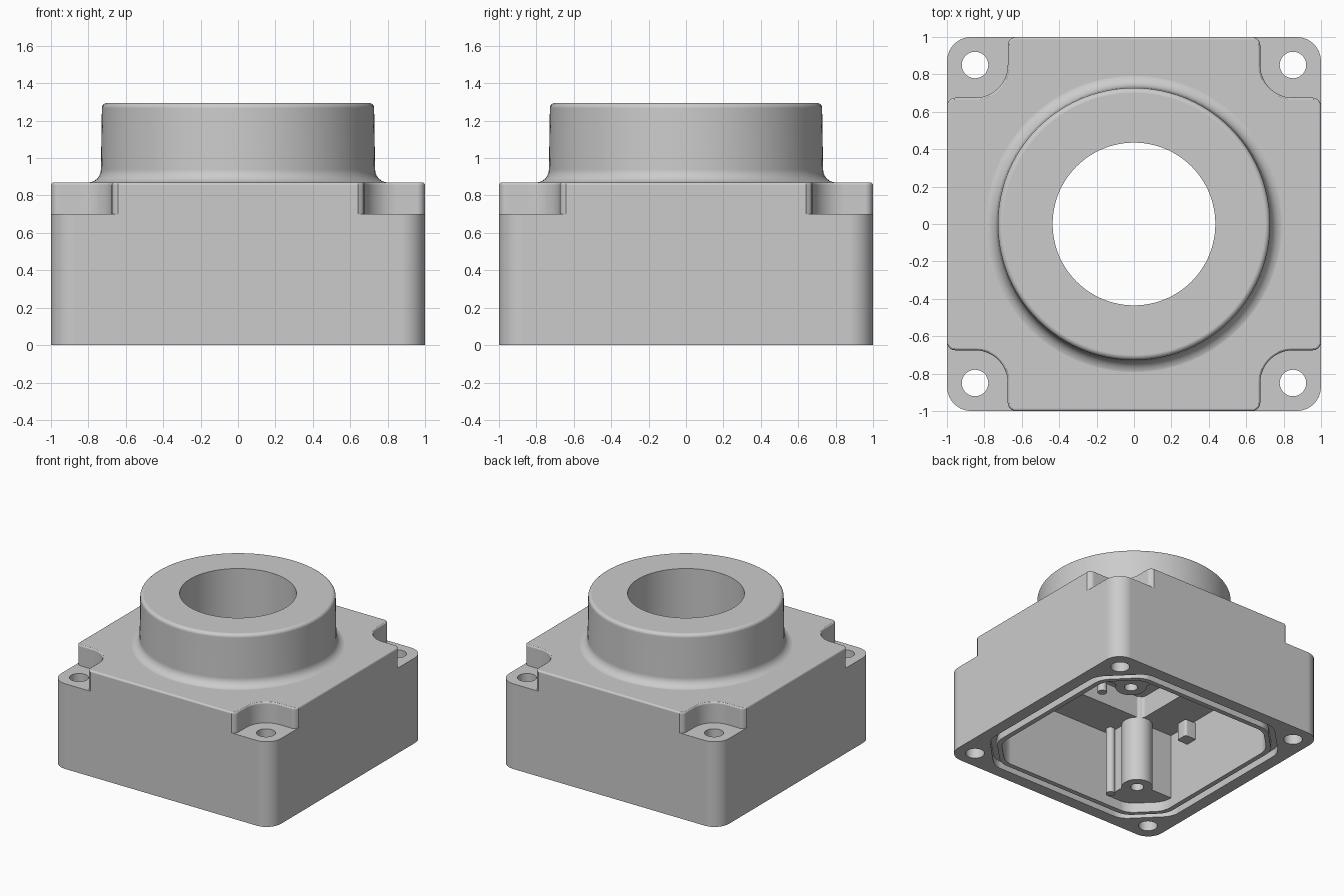
import bpy, bmesh, math
from mathutils import Vector, Matrix

default = bpy.data.objects.get("Cube")
if default:
    bpy.data.objects.remove(default, do_unlink=True)

grey = bpy.data.materials.new("cast_grey")
grey.use_nodes = True
grey.diffuse_color = (0.6, 0.6, 0.6, 1)
grey.node_tree.nodes["Principled BSDF"].inputs["Base Color"].default_value = (0.6, 0.6, 0.6, 1)


def make(name, bm):
    bmesh.ops.recalc_face_normals(bm, faces=bm.faces)
    mesh = bpy.data.meshes.new(name)
    bm.to_mesh(mesh)
    bm.free()
    mesh.materials.append(grey)
    obj = bpy.data.objects.new(name, mesh)
    bpy.context.collection.objects.link(obj)
    return obj


def rounded(points, radius, steps=8):
    """Round every corner of a polygon."""
    out = []
    pts = [Vector(p) for p in points]
    for i, p in enumerate(pts):
        to_a, to_b = (pts[i - 1] - p).normalized(), (pts[(i + 1) % len(pts)] - p).normalized()
        a, b = p + to_a * radius, p + to_b * radius
        h, k = a.lerp(p, 0.55), b.lerp(p, 0.55)
        for s in range(steps + 1):
            t = s / steps
            u = 1 - t
            out.append(a * u**3 + h * 3 * u * u * t + k * 3 * u * t * t + b * t**3)
    return out


def offset(points, d):
    """Move a counter-clockwise outline outward by d."""
    out = []
    for i, p in enumerate(points):
        e, f = (p - points[i - 1]).normalized(), (points[(i + 1) % len(points)] - p).normalized()
        n, m = Vector((e.y, -e.x)), Vector((f.y, -f.x))
        out.append(p + (n + m) * d / (1 + n.dot(m)))
    return out


def bridge(bm, rings):
    """Skin a stack of rings and cap both ends."""
    n = len(rings[0])
    for low, high in zip(rings, rings[1:]):
        for i in range(n):
            j = (i + 1) % n
            bm.faces.new((low[i], low[j], high[j], high[i]))
    bm.faces.new(rings[0][::-1])
    bm.faces.new(rings[-1])


def loft(name, points, levels, turn=0):
    """Stack an outline at (height, offset) levels."""
    bm = bmesh.new()
    pts = [Vector(p) for p in points]
    bridge(bm, [[bm.verts.new((p.x, p.y, z)) for p in (offset(pts, d) if d else pts)]
                for z, d in levels])
    bm.transform(Matrix.Rotation(turn, 4, "Z"))
    return make(name, bm)


def arc(x, y, r, start, end, steps):
    angles = [math.radians(start + (end - start) * i / steps) for i in range(steps + 1)]
    return [(x + r * math.cos(a), y + r * math.sin(a)) for a in angles]


def circle(x, y, r, n=32):
    return arc(x, y, r, 0, 360, n)[:-1]


def square(h):
    return [(-h, -h), (h, -h), (h, h), (-h, h)]


def octagon(h, c):
    return rounded([(-c, -h), (c, -h), (h, -c), (h, c), (c, h), (-c, h), (-h, c), (-h, -c)], 0.06, 5)


def combine(target, tool, operation="DIFFERENCE"):
    mod = target.modifiers.new("combine", "BOOLEAN")
    mod.operation, mod.solver, mod.object = operation, "EXACT", tool
    bpy.context.view_layer.objects.active = target
    bpy.ops.object.modifier_apply(modifier=mod.name)
    bpy.data.objects.remove(tool, do_unlink=True)


# Main housing block with a rounded top edge
edge = arc(0.015, 0.855, 0.015, 180, 90, 4)
body = loft("housing", rounded(square(1), 0.13), [(0, 0)] + [(z, -d) for d, z in edge])

# Corner pockets for the bolt heads, and the bolt holes
flare = arc(0.635, 0.958, 0.04, 75, 0, 4)
pocket = ([(1.2, 0.62), (1.2, 1.2), (0.62, 1.2), (0.62, 1.03)] + flare
          + arc(0.85, 0.85, 0.175, 180, 270, 12) + [(y, x) for x, y in flare[::-1]] + [(1.03, 0.62)])
pocket_levels = [(0.7, 0)] + [(z + 0.001, d) for d, z in edge] + [(0.95, 0.015)]
for q in range(4):
    turn = q * math.pi / 2
    combine(body, loft("pocket", pocket, pocket_levels, turn))
    combine(body, loft("bolt_hole", circle(0.85, 0.85, 0.071), [(-0.1, 0), (0.8, 0)], turn))

# Round collar with a filleted foot and a rounded rim
foot = arc(0.803, 0.939, 0.07, 270, 180, 6)
rim = arc(0.7, 1.267, 0.028, 0, 90, 5)
unit = circle(0, 0, 1, 96)
bm = bmesh.new()
bridge(bm, [[bm.verts.new((x * r, y * r, z)) for x, y in unit]
            for r, z in [(foot[0][0], 0.82)] + foot + rim])
combine(body, make("collar", bm), "UNION")

# Hollow underside, stepped ceiling and central bore
combine(body, loft("cavity", octagon(0.8, 0.6), [(-0.1, 0), (0.62, 0)]))
combine(body, loft("ceiling_step", rounded(square(0.47), 0.05), [(0.5, 0), (0.8, 0)]))
combine(body, loft("bore", circle(0, 0, 0.435, 96), [(0.4, 0), (1.5, 0)]))

# Seal groove around the opening
groove = loft("groove", octagon(0.9, 0.62), [(-0.1, 0), (0.06, 0)])
combine(groove, loft("groove_core", octagon(0.84, 0.61), [(-0.2, 0), (0.2, 0)]))
combine(body, groove)

# Two screw pillars in the front right and back left inner corners
parts = [body]
web = [(-0.82, -0.52), (-0.82, -0.61), (-0.61, -0.82), (-0.42, -0.82), (-0.42, -0.52)]
for side, turn in (("front", 0), ("back", math.pi)):
    pillar = loft(side + "_screw_pillar", circle(-0.5, -0.56, 0.117), [(0.08, 0), (0.82, 0)], turn)
    combine(pillar, loft("web", web, [(0.08, 0), (0.66, 0)], turn), "UNION")
    combine(pillar, loft("screw_hole", circle(-0.5, -0.56, 0.05), [(0, 0), (0.4, 0)], turn))
    parts.append(pillar)

# Locating pins and a small lug on the inner wall
for name, x, y in (("front_pin", -0.39, -0.74), ("back_pin", 0.64, 0.39)):
    parts.append(loft(name, circle(x, y, 0.035, 20), [(0.06, 0), (0.66, 0)]))
lug = [(-0.82, -0.33), (-0.7, -0.33), (-0.7, -0.23), (-0.82, -0.23)]
parts.append(loft("wall_lug", rounded(lug, 0.02, 3), [(0.46, 0), (0.6, 0)]))

# Smooth the curved faces and keep the edges crisp
bpy.ops.object.select_all(action="DESELECT")
for part in parts:
    part.select_set(True)
bpy.context.view_layer.objects.active = body
bpy.ops.object.shade_smooth_by_angle(angle=math.radians(30))
for part in parts:
    normals = part.modifiers.new("even_normals", "WEIGHTED_NORMAL")
    normals.keep_sharp = True
